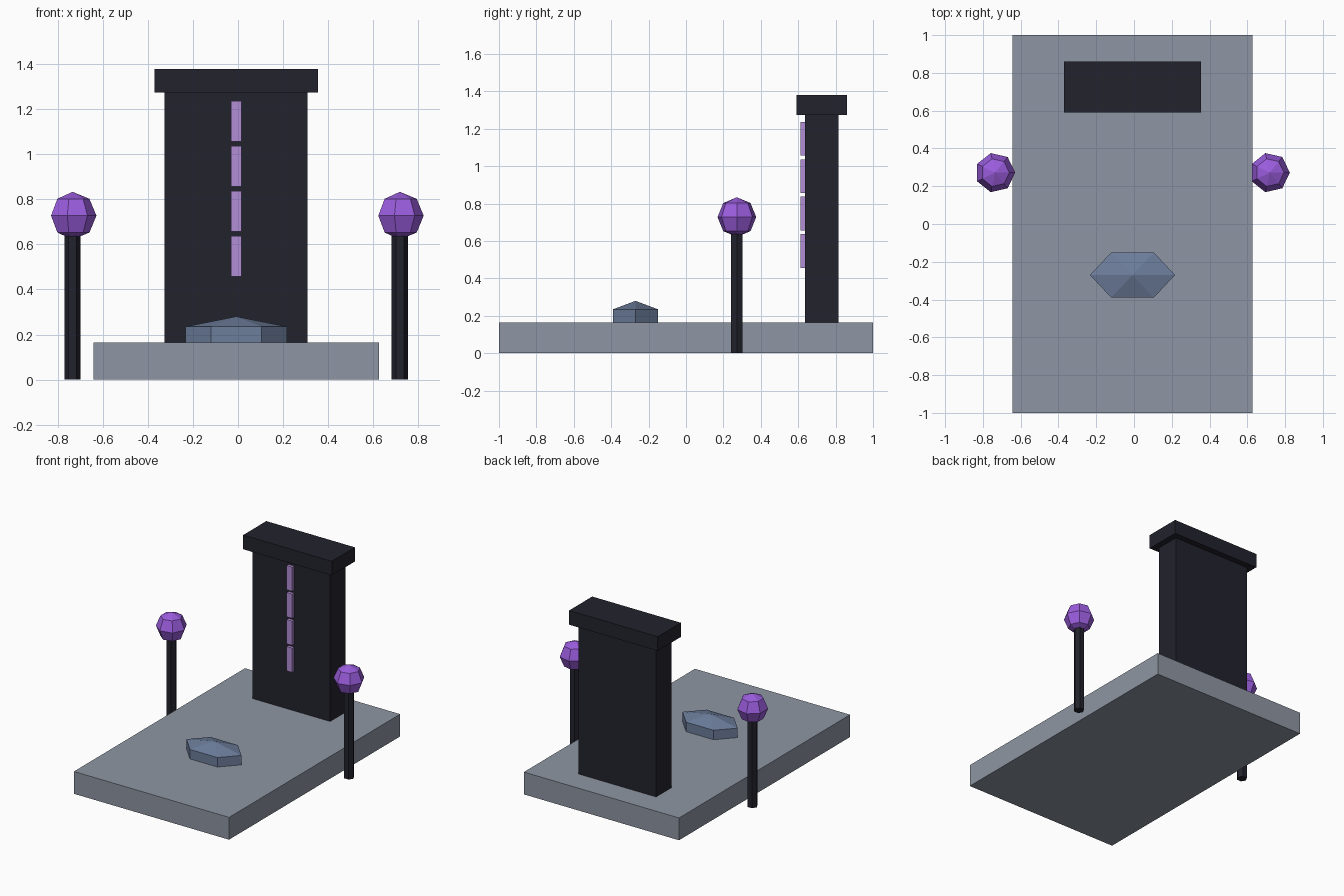
import bpy
import bmesh
from math import cos, sin, pi
from mathutils import Matrix

cube = bpy.data.objects.get("Cube")
if cube:
    bpy.data.objects.remove(cube, do_unlink=True)

CX = -0.008  # shared centre line of slab, stone and mound


def linear(v):
    v /= 255
    return v / 12.92 if v <= 0.04045 else ((v + 0.055) / 1.055) ** 2.4


def material(name, r, g, b):
    mat = bpy.data.materials.new(name)
    mat.use_nodes = True
    colour = (linear(r), linear(g), linear(b), 1)
    mat.diffuse_color = colour
    bsdf = next(n for n in mat.node_tree.nodes if n.type == 'BSDF_PRINCIPLED')
    bsdf.inputs["Base Color"].default_value = colour
    return mat


slate = material("slate grey", 142, 150, 163)
black = material("dark stone", 34, 34, 45)
lilac = material("pale lilac", 178, 142, 214)
violet = material("glowing violet", 155, 93, 222)
blue = material("blue grey", 108, 125, 155)


def finish(bm, name, mat):
    bmesh.ops.recalc_face_normals(bm, faces=bm.faces)
    mesh = bpy.data.meshes.new(name)
    bm.to_mesh(mesh)
    bm.free()
    mesh.materials.append(mat)
    obj = bpy.data.objects.new(name, mesh)
    bpy.context.collection.objects.link(obj)
    return obj


def box(name, mat, width, y0, y1, z0, z1):
    """Box centred on the shared centre line."""
    bm = bmesh.new()
    place = Matrix.Translation((CX, (y0 + y1) / 2, (z0 + z1) / 2))
    size = Matrix.Diagonal((width, y1 - y0, z1 - z0, 1))
    bmesh.ops.create_cube(bm, size=1, matrix=place @ size)
    return finish(bm, name, mat)


def lathe(name, mat, centre, sides, profile, sx=1, sy=1):
    """Faceted solid from (radius, height) rings; radius 0 makes a point."""
    bm = bmesh.new()
    rings = []
    for r, z in profile:
        count = sides if r else 1
        rings.append([bm.verts.new((centre[0] + sx * r * cos(2 * pi * i / sides),
                                    centre[1] + sy * r * sin(2 * pi * i / sides),
                                    centre[2] + z)) for i in range(count)])
    for low, high in zip(rings, rings[1:]):
        for i in range(sides):
            j = (i + 1) % sides
            quad = [low[i % len(low)], low[j % len(low)],
                    high[j % len(high)], high[i % len(high)]]
            bm.faces.new(list(dict.fromkeys(quad)))
    for ring in (rings[0], rings[-1]):
        if len(ring) > 1:
            bm.faces.new(ring)
    return finish(bm, name, mat)


# Ground slab and upright stone with its overhanging cap
box("base_slab", slate, 1.27, -1, 1, 0, 0.165)
box("upright_stone", black, 0.635, 0.635, 0.815, 0.165, 1.28)
box("stone_cap", black, 0.725, 0.59, 0.86, 1.275, 1.38)

# Column of raised bars on the front of the stone
for i in range(4):
    z = 0.457 + 0.2 * i
    box(f"front_bar_{i + 1}", lilac, 0.045, 0.613, 0.65, z, z + 0.18)

# Low six-sided mound with a shallow peak
lathe("mound", blue, (CX, -0.27, 0.165), 6,
      [(1, 0), (1, 0.07), (0, 0.115)], sx=0.225, sy=0.139)

# Pair of posts topped with faceted orbs
R = 0.106
orb = [(0 if i in (0, 4) else R * sin(pi * i / 4), -R * cos(pi * i / 4))
       for i in range(5)]
for side, s in (("left", 1), ("right", -1)):
    x = CX + s * 0.727
    lathe(f"{side}_post", black, (x, 0.272, 0), 6, [(0.036, 0), (0.036, 0.64)])
    lathe(f"{side}_orb", violet, (x, 0.272, 0.728), 7, orb)
